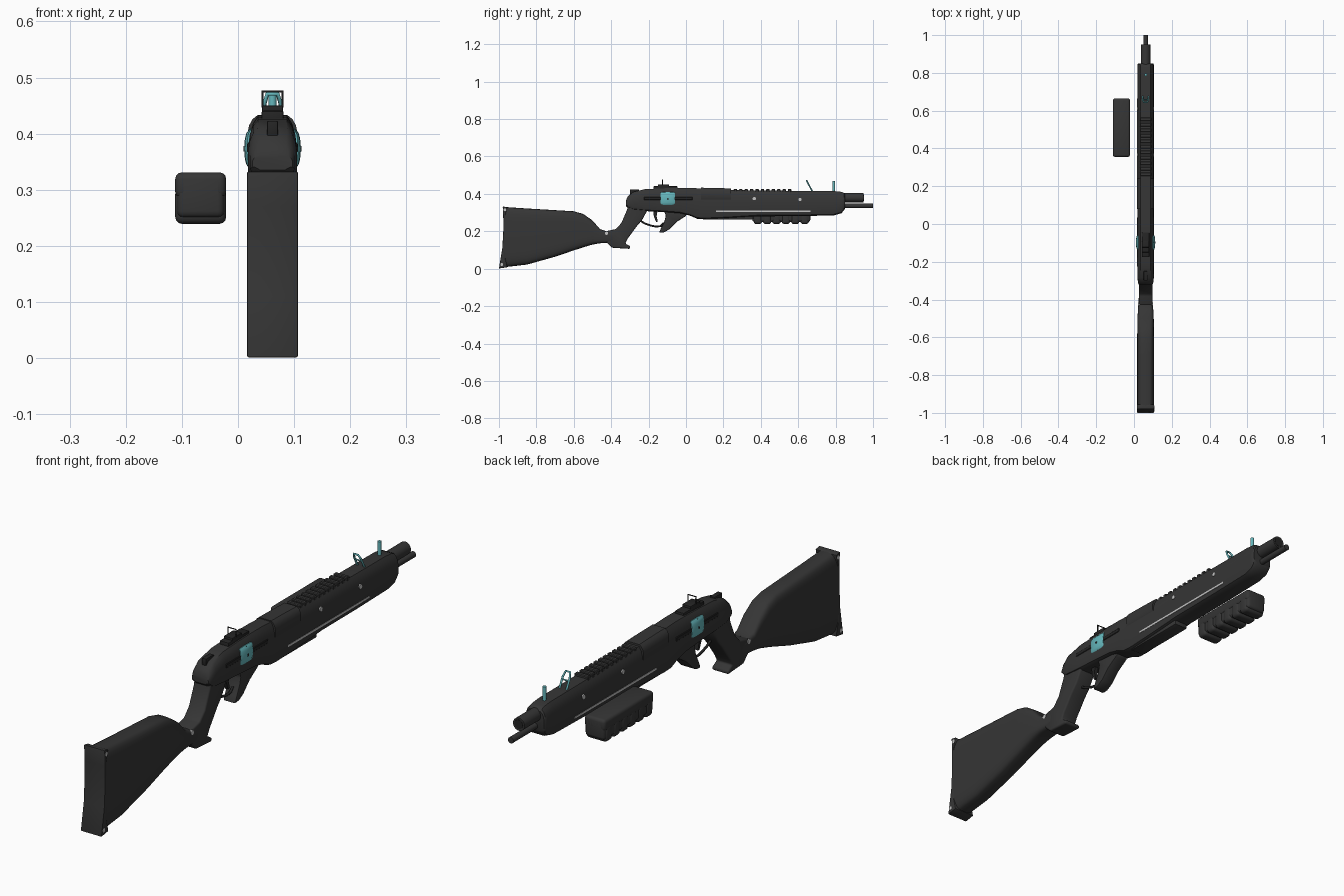
import bpy, bmesh, math
from mathutils import Vector, Matrix

if "Cube" in bpy.data.objects:
    bpy.data.objects.remove(bpy.data.objects["Cube"])

CX = 0.0615  # centre plane of the gun


def material(name, r, g, b):
    m = bpy.data.materials.new(name)
    m.diffuse_color = (r, g, b, 1)
    m.use_nodes = True
    m.node_tree.nodes["Principled BSDF"].inputs["Base Color"].default_value = m.diffuse_color
    return m


BODY = material("charcoal", 0.036, 0.036, 0.036)
BLACK = material("black", 0.018, 0.018, 0.018)
TEAL = material("teal", 0.13, 0.47, 0.50)
SILVER = material("silver", 0.55, 0.55, 0.55)


def finish(bm, name, mat, bevel=0.0, seg=2, angle=30):
    bmesh.ops.recalc_face_normals(bm, faces=bm.faces[:])
    if bevel:
        edges = [e for e in bm.edges if e.calc_face_angle(0) > math.radians(angle)]
        bmesh.ops.bevel(bm, geom=edges, offset=bevel, segments=seg,
                        affect='EDGES', profile=0.5, clamp_overlap=True)
    me = bpy.data.meshes.new(name)
    bm.to_mesh(me)
    bm.free()
    me.materials.append(mat)
    ob = bpy.data.objects.new(name, me)
    bpy.context.collection.objects.link(ob)
    return ob


def prism(name, pts, hw, mat, bevel=0.0, cx=CX, seg=2):
    """Side outline (y, z) extruded across x."""
    bm = bmesh.new()
    a = [bm.verts.new((cx - hw, y, z)) for y, z in pts]
    b = [bm.verts.new((cx + hw, y, z)) for y, z in pts]
    bm.faces.new(a)
    bm.faces.new(b[::-1])
    for i in range(len(pts)):
        j = (i + 1) % len(pts)
        bm.faces.new((a[i], b[i], b[j], a[j]))
    return finish(bm, name, mat, bevel, seg)


def box(name, x, y, z, mat, bevel=0.0, seg=2):
    pts = [(y[0], z[0]), (y[1], z[0]), (y[1], z[1]), (y[0], z[1])]
    return prism(name, pts, (x[1] - x[0]) / 2, mat, bevel, (x[0] + x[1]) / 2, seg)


def loft(name, rings, mat):
    bm = bmesh.new()
    rows = [[bm.verts.new(p) for p in r] for r in rings]
    n = len(rows[0])
    for a, b in zip(rows, rows[1:]):
        for i in range(n):
            j = (i + 1) % n
            bm.faces.new((a[i], a[j], b[j], b[i]))
    bm.faces.new(rows[0])
    bm.faces.new(rows[-1][::-1])
    return finish(bm, name, mat)


def rod(name, p, q, r, mat, sides=24):
    p, q = Vector(p), Vector(q)
    bm = bmesh.new()
    m = Matrix.Translation((p + q) / 2) @ (q - p).to_track_quat('Z', 'Y').to_matrix().to_4x4()
    bmesh.ops.create_cone(bm, cap_ends=True, segments=sides, radius1=r, radius2=r,
                          depth=(q - p).length, matrix=m)
    return finish(bm, name, mat)


def wire(name, pts, r, mat, closed=False):
    cu = bpy.data.curves.new(name, 'CURVE')
    cu.dimensions = '3D'
    cu.bevel_depth, cu.bevel_resolution, cu.use_fill_caps = r, 2, True
    s = cu.splines.new('POLY')
    s.points.add(len(pts) - 1)
    for sp, p in zip(s.points, pts):
        sp.co = (*p, 1)
    s.use_cyclic_u = closed
    cu.materials.append(mat)
    ob = bpy.data.objects.new(name, cu)
    bpy.context.collection.objects.link(ob)


# Stock: rounded sections that shrink towards the wrist (y, top, bottom, half width)
rings = []
for y, t, b, w in [(-.972, .33, .008, .0452), (-.85, .322, .022, .0452), (-.7, .313, .064, .045),
                   (-.6, .307, .098, .0445), (-.55, .293, .114, .044), (-.5, .258, .129, .043),
                   (-.46, .212, .136, .041), (-.42, .198, .138, .038), (-.37, .205, .14, .035)]:
    ring = []
    for k in range(32):
        c, s = math.cos(math.tau * k / 32), math.sin(math.tau * k / 32)
        ring.append((CX + w * math.copysign(abs(c) ** .45, c), y,
                     (t + b) / 2 + (t - b) / 2 * math.copysign(abs(s) ** .45, s)))
    rings.append(ring)
loft("stock", rings, BODY)
prism("butt_pad", [(-.98, .333), (-.977, .27), (-.977, .2), (-.982, .11), (-1, .001), (-.955, .008),
                   (-.968, .06), (-.968, .28), (-.955, .328)], .0455, BODY, .003)

# Pistol grip with hooked foot
prism("grip", [(-.31, .345), (-.315, .315), (-.345, .245), (-.375, .212), (-.43, .2), (-.425, .14),
               (-.395, .112), (-.3, .106), (-.297, .12), (-.325, .135), (-.312, .16), (-.265, .225),
               (-.235, .26), (-.205, .315), (-.2, .345)], .036, BODY, .012, seg=3)


# Receiver and fore-end in one shell
def section(y, t, b, w=.0435):
    half = [(.6, b), (.9, b + .006), (1, b + (t - b) * .2), (1, b + (t - b) * .58),
            (.93, b + (t - b) * .76), (.8, b + (t - b) * .9), (.6, t)]
    return [(CX + w * u, y, z) for u, z in half] + [(CX - w * u, y, z) for u, z in half[::-1]]


loft("receiver_and_fore_end", [section(*s) for s in [
    (-.322, .362, .335, .036), (-.312, .385, .325, .04), (-.285, .41, .314), (-.22, .425, .308),
    (-.12, .43, .303), (-.03, .432, .296), (.02, .432, .284), (.06, .43, .267), (.1, .428, .265),
    (.22, .422, .27), (.38, .418, .28), (.6, .416, .281), (.79, .415, .285),
    (.83, .411, .296), (.845, .405, .312), (.85, .398, .322, .04)]], BODY)
loft("top_cover", [section(y, t + .005, .36, .0445) for y, t in
                   [(.08, .428), (.15, .427), (.24, .424)]], BODY)
box("underside_panel", (CX - .03, CX + .03), (.09, .36), (.262, .29), BODY, .005)

# Ribs along the top
for i in range(11):
    y = .255 + i * .029
    box("top_rib", (CX - .03, CX + .03), (y, y + .018), (.405, .4265), BODY, .003, 1)

# Barrel, with dark bore, and the tube beneath it
rod("barrel", (CX, .8, .38), (CX, .95, .38), .025, BODY, 32)
rod("barrel_bore", (CX, .94, .38), (CX, .951, .38), .018, BLACK)
rod("lower_tube", (CX, .8, .336), (CX, 1, .336), .012, BODY)

# Front lever, trigger and guard
prism("front_lever", [(-.145, .192), (-.118, .194), (-.09, .21), (-.05, .25), (.0, .282), (.01, .31),
                      (-.12, .315), (-.108, .285), (-.115, .255), (-.133, .218)], .027, BODY, .006)
wire("trigger_guard", [(CX, y, z) for y, z in [(-.245, .257), (-.22, .242), (-.19, .231), (-.16, .225),
                                               (-.135, .228), (-.12, .245)]], .005, BLACK)
prism("trigger", [(-.175, .31), (-.172, .28), (-.16, .25), (-.15, .252), (-.157, .28), (-.152, .31)],
      .008, BLACK)

# Side fittings, mirrored on both sides
for s in (-1, 1):
    def side(a, b):
        return tuple(sorted((CX + s * a, CX + s * b)))
    box("receiver_slot", side(.04, .0455), (-.225, .035), (.367, .383), BLACK, .002, 1)
    box("side_strip", side(.04, .0447), (.16, .665), (.304, .312), SILVER)
    # domed teal button built as a lens slice
    rr = []
    for y, k in [(-.135, .5), (-.125, .9), (-.097, 1), (-.07, .9), (-.06, .5)]:
        ring = [(CX + s * (.04 + .0105 * k * math.sqrt(max(0, 1 - (j / 5) ** 2))), y,
                 .373 + j / 5 * (.03 + .006 * k)) for j in range(-5, 6)]
        rr.append(ring + [(CX + s * .03, y, .41), (CX + s * .03, y, .336)])
    loft("side_button", rr, TEAL)
    for z in (.345, .373, .401):
        rod("button_pin", (CX + s * .03, -.097, z), (CX + s * (.0515 if z == .373 else .044), -.097, z),
            .005, BLACK, 12)
    for y, z, r, d in [(.365, .375, .009, .0455), (.61, .37, .009, .0455), (-.425, .19, .009, .039),
                       (-.968, .315, .008, .0458), (-.985, .022, .008, .0458)]:
        rod("screw", (CX + s * .03, y, z), (CX + s * d, y, z), r, SILVER, 16)

# Rear sight and hammer
box("rear_sight_base", (CX - .02, CX + .02), (-.175, -.045), (.415, .441), BLACK, .004)
box("rear_sight_block", (CX - .019, CX + .019), (-.15, -.09), (.435, .45), BLACK, .003)
wire("rear_sight_frame", [(CX - .018, -.125, .448), (CX - .018, -.125, .475),
                          (CX + .018, -.125, .475), (CX + .018, -.125, .448)], .0025, BLACK, True)
box("hammer", (CX - .01, CX + .01), (-.3, -.25), (.395, .423), BLACK, .003)

# Folding ladder sight and front post
wire("ladder_sight", [(CX - .015, .675, .414), (CX - .015, .655, .452), (CX - .009, .645, .471),
                      (CX + .009, .645, .471), (CX + .015, .655, .452), (CX + .015, .675, .414)],
     .004, TEAL)
wire("ladder_bar", [(CX - .015, .66, .443), (CX + .015, .66, .443)], .003, TEAL)
rod("front_post", (CX, .79, .41), (CX, .79, .468), .007, TEAL, 16)

# Separate shell carrier with rounded ribs below
MX = -.0665
box("carrier_body", (MX - .0425, MX + .0425), (.355, .665), (.25, .331), BODY, .012, 3)
box("carrier_top", (MX - .0455, MX + .0455), (.355, .665), (.285, .331), BODY, .012, 3)
for i in range(6):
    y = .362 + i * .05
    box("carrier_rib", (MX - .0455, MX + .0455), (y, y + .044), (.239, .305), BODY, .013, 3)

# Smooth shading with sharp edges kept
for ob in bpy.data.objects:
    if ob.type == 'MESH':
        ob.select_set(True)
        bpy.context.view_layer.objects.active = ob
bpy.ops.object.shade_smooth_by_angle(angle=math.radians(35))
